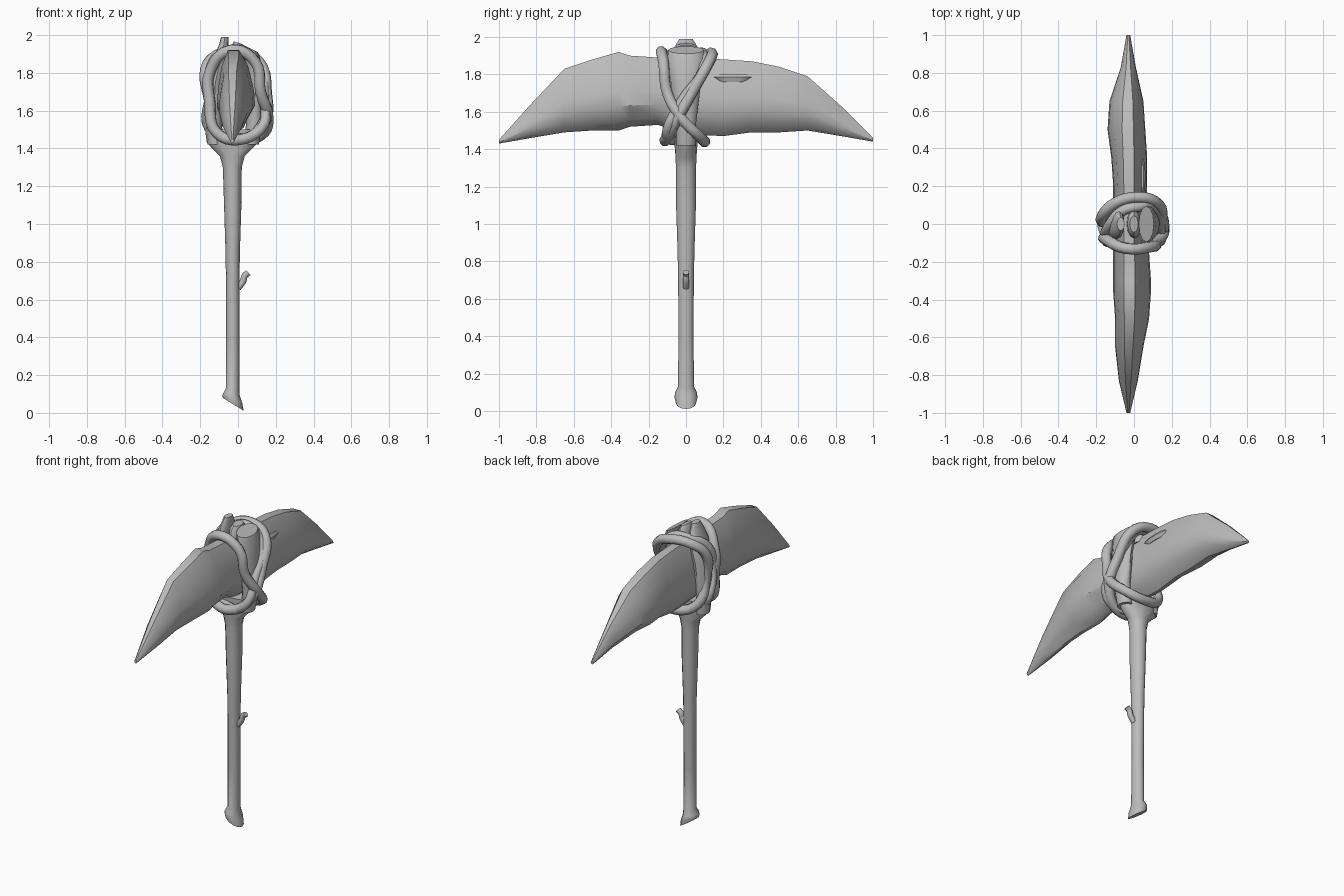
import bpy, bmesh, math
from mathutils import Vector

cube = bpy.data.objects.get("Cube")
if cube:
    bpy.data.objects.remove(cube, do_unlink=True)

grey = bpy.data.materials.new("stone grey")
grey.use_nodes = True
colour = (0.5, 0.5, 0.5, 1)
grey.diffuse_color = colour
grey.node_tree.nodes["Principled BSDF"].inputs["Base Color"].default_value = colour


def select_only(obj):
    bpy.ops.object.select_all(action='DESELECT')
    obj.select_set(True)
    bpy.context.view_layer.objects.active = obj


def loft(name, rings, angle=40):
    """Skin a list of equal-length point rings and cap both ends."""
    bm = bmesh.new()
    loops = [[bm.verts.new(p) for p in ring] for ring in rings]
    for a, b in zip(loops, loops[1:]):
        for i in range(len(a)):
            j = (i + 1) % len(a)
            bm.faces.new((a[i], a[j], b[j], b[i]))
    bm.faces.new(loops[0])
    bm.faces.new(loops[-1])
    bmesh.ops.recalc_face_normals(bm, faces=bm.faces)
    mesh = bpy.data.meshes.new(name)
    bm.to_mesh(mesh)
    bm.free()
    mesh.materials.append(grey)
    obj = bpy.data.objects.new(name, mesh)
    bpy.context.collection.objects.link(obj)
    select_only(obj)
    bpy.ops.object.shade_smooth_by_angle(angle=math.radians(angle))
    return obj


def oval(z, x, rx, ry, tilt=0, y=0, sides=12):
    """Horizontal oval ring, optionally sloping along x."""
    ring = []
    for i in range(sides):
        a = math.tau * i / sides
        dx = rx * math.cos(a)
        ring.append(Vector((x + dx, y + ry * math.sin(a), z + tilt * dx)))
    return ring


def rope(name, points, radius, closed=True):
    """Round cord through a list of points."""
    curve = bpy.data.curves.new(name, 'CURVE')
    curve.dimensions = '3D'
    curve.bevel_depth = radius
    curve.bevel_resolution = 2
    curve.resolution_u = 5
    curve.use_fill_caps = True
    spline = curve.splines.new('BEZIER')
    spline.bezier_points.add(len(points) - 1)
    for knot, p in zip(spline.bezier_points, points):
        knot.co = p
        knot.handle_left_type = knot.handle_right_type = 'AUTO'
    spline.use_cyclic_u = closed
    curve.materials.append(grey)
    obj = bpy.data.objects.new(name, curve)
    bpy.context.collection.objects.link(obj)
    select_only(obj)
    bpy.ops.object.convert(target='MESH')
    bpy.ops.object.shade_smooth_by_angle(angle=math.radians(60))


# Pick head: lens-shaped sections (y, left x, right x, bottom z, top z)
stations = [
    (-1, -.04, -.02, 1.43, 1.45), (-.83, -.08, .02, 1.46, 1.64),
    (-.65, -.1, .05, 1.49, 1.83), (-.5, -.1, .08, 1.5, 1.88),
    (-.36, -.11, .09, 1.5, 1.92), (-.3, -.11, .09, 1.52, 1.9),
    (-.15, -.11, .08, 1.53, 1.89), (0, -.11, .06, 1.48, 1.89),
    (.2, -.11, .07, 1.47, 1.88), (.35, -.12, .07, 1.49, 1.87),
    (.5, -.14, .06, 1.49, 1.84), (.65, -.13, .05, 1.5, 1.79),
    (.83, -.07, .01, 1.47, 1.63), (1, -.04, -.02, 1.44, 1.46),
]
half = [(.3, 1), (.7, .8), (.95, .5), (1, .3), (.6, .1), (.12, 0)]
section = half + [(-u, w) for u, w in reversed(half)]
head_rings = []
for y, left, right, low, high in stations:
    mid = -.03
    head_rings.append([
        (mid + u * (right - mid if u > 0 else mid - left), y, low + w * (high - low))
        for u, w in section])
loft("pick_head", head_rings, 35)

# Chipped ledge on the side of the head
loft("head_chip", [oval(z, .045, r, ly, 0, .25) for z, r, ly in
                   [(1.76, .008, .06), (1.785, .016, .1), (1.8, .006, .08)]])

# Handle with slanted foot and flared fork base
loft("handle", [oval(*r) for r in [
    (.045, -.025, .055, .055, -.62), (.075, -.03, .052, .062, -.4),
    (.1, -.035, .043, .058, -.1), (.13, -.028, .036, .043),
    (.4, -.028, .036, .04), (.7, -.028, .036, .042), (.85, -.028, .038, .045),
    (1.1, -.028, .046, .053), (1.3, -.03, .05, .054), (1.36, -.03, .066, .056),
    (1.43, -.03, .135, .062), (1.5, -.03, .145, .065)]])

# Two fork prongs gripping the head
loft("left_prong", [oval(*r) for r in [
    (1.42, .07, .04, .05), (1.55, .09, .045, .055), (1.75, .09, .045, .08),
    (1.88, .075, .042, .1), (1.93, .065, .04, .095, -.5)]])
loft("right_prong", [oval(*r) for r in [
    (1.42, -.12, .04, .05), (1.55, -.13, .045, .055), (1.75, -.12, .045, .075),
    (1.88, -.09, .04, .08), (1.95, -.075, .025, .06), (1.99, -.07, .02, .035)]])

# Middle splinter poking out above the head
loft("top_splinter", [oval(z, 0, r, 2 * r, -.3) for z, r in
                      [(1.85, .04), (1.93, .035), (1.96, .022)]])

# Twig stub on the handle
rope("twig_stub", [(0, 0, .66), (.028, 0, .7), (.035, 0, .725), (.055, 0, .742)],
     .017, False)

# Main binding: crosses over and under the head on both sides
rope("main_binding", [
    (0, .14, 1.91), (.11, .12, 1.86), (.15, .03, 1.7), (.14, -.06, 1.54),
    (.03, -.11, 1.45), (-.11, -.1, 1.48), (-.15, -.08, 1.65), (-.15, -.08, 1.8),
    (-.04, -.13, 1.92), (.09, -.12, 1.86), (.12, -.1, 1.7), (.16, -.02, 1.56),
    (.12, .07, 1.47), (0, .1, 1.44), (-.13, .06, 1.5), (-.15, .01, 1.65),
    (-.17, .04, 1.82), (-.1, .11, 1.9)], .03)

# Second binding: runs beside the diagonal strands
rope("second_binding", [
    (.02, .09, 1.91), (.11, .09, 1.82), (.14, -.02, 1.66), (.12, -.1, 1.5),
    (-.03, -.07, 1.45), (-.15, .01, 1.5), (-.15, -.06, 1.68), (-.14, -.02, 1.84),
    (-.06, .07, 1.91)], .027)
